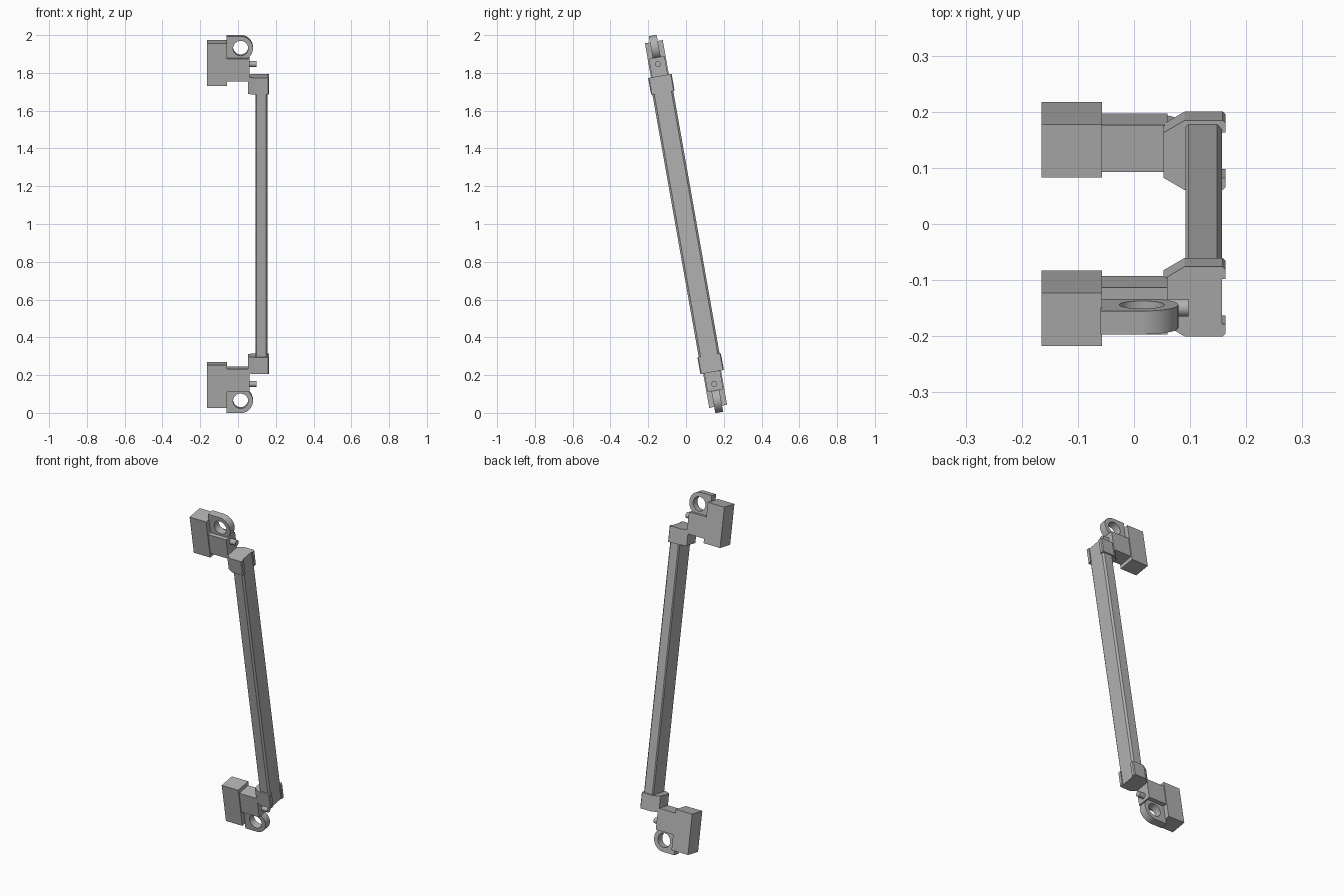
import bpy, bmesh, math
from mathutils import Matrix

if "Cube" in bpy.data.objects:
    bpy.data.objects.remove(bpy.data.objects["Cube"], do_unlink=True)

grey = bpy.data.materials.new("plain_grey")
grey.use_nodes = True
colour = (0.44, 0.44, 0.44, 1)
grey.diffuse_color = colour
grey.node_tree.nodes["Principled BSDF"].inputs["Base Color"].default_value = colour

# The whole handle leans ten degrees; parts are made upright and then tilted
TILT = Matrix.Translation((0, 0, 1)) @ Matrix.Rotation(math.radians(10), 4, 'X')


def finish(name, bm, smooth=False):
    bmesh.ops.transform(bm, matrix=TILT, verts=bm.verts)
    bmesh.ops.recalc_face_normals(bm, faces=bm.faces)
    mesh = bpy.data.meshes.new(name)
    bm.to_mesh(mesh)
    bm.free()
    mesh.materials.append(grey)
    obj = bpy.data.objects.new(name, mesh)
    bpy.context.collection.objects.link(obj)
    if smooth:
        bpy.ops.object.select_all(action='DESELECT')
        obj.select_set(True)
        bpy.context.view_layer.objects.active = obj
        bpy.ops.object.shade_smooth_by_angle(angle=math.radians(30))


def prism(name, outline, low, high):
    """Extrude an (x, y) outline along the length of the handle."""
    bm = bmesh.new()
    face = bm.faces.new([bm.verts.new((x, y, low)) for x, y in outline])
    side = bmesh.ops.extrude_face_region(bm, geom=[face])["geom"]
    verts = [g for g in side if isinstance(g, bmesh.types.BMVert)]
    bmesh.ops.translate(bm, verts=verts, vec=(0, 0, high - low))
    finish(name, bm)


def symmetric(half):
    """Complete an outline given on its -y side."""
    return half + [(x, -y) for x, y in reversed(half)]


def box(name, x0, x1, half_y, low, high):
    prism(name, symmetric([(x0, -half_y), (x1, -half_y)]), low, high)


def pin(name, z):
    bm = bmesh.new()
    place = Matrix.Translation((0.075, 0, z)) @ Matrix.Rotation(math.pi / 2, 4, 'Y')
    bmesh.ops.create_cone(bm, cap_ends=True, segments=20, radius1=0.016,
                          radius2=0.016, depth=0.045, matrix=place)
    finish(name, bm, True)


def eyelet(name, z, count=48):
    """Lug with a square inner side, a round outer side and a hole."""
    bm = bmesh.new()
    rings = []
    for i in range(count):
        a = math.tau * i / count
        c, s = math.cos(a), math.sin(a)
        if c > -1e-6:
            ox, oz = 0.065 * c, 0.065 * s
        else:
            m = max(abs(c), abs(s))
            ox, oz = 0.074 * c / m, 0.065 * s / m
        hx, hz = 0.04 * c, 0.04 * s
        rings.append([bm.verts.new((0.014 + x, y, z + dz)) for x, y, dz in
                      ((ox, -0.021, oz), (ox, 0.021, oz),
                       (hx, 0.021, hz), (hx, -0.021, hz))])
    for i in range(count):
        a, b = rings[i], rings[(i + 1) % count]
        for k in range(4):
            n = (k + 1) % 4
            bm.faces.new((a[k], a[n], b[n], b[k]))
    finish(name, bm, True)


# Long bar with bevelled edges
prism("bar", symmetric([(0.092, -0.05), (0.097, -0.056),
                        (0.148, -0.056), (0.157, -0.046)]), -0.79, 0.79)

# End cap outline: tapered towards the bracket, open on the outer face
cap = symmetric([(0.053, -0.041), (0.09, -0.063), (0.158, -0.063),
                 (0.163, -0.058), (0.163, -0.041), (0.157, -0.041)])

# Matching fittings at both ends
for end, s in (("upper", 1), ("lower", -1)):
    prism(end + "_end_cap", cap, s * 0.706, s * 0.796)
    box(end + "_mount_block", -0.165, -0.057, 0.048, s * 0.75, s * 0.98)
    box(end + "_bracket", -0.057, 0.06, 0.0425, s * 0.773, s * 0.895)
    pin(end + "_pin", s * 0.86)
    eyelet(end + "_eyelet", s * 0.948)
